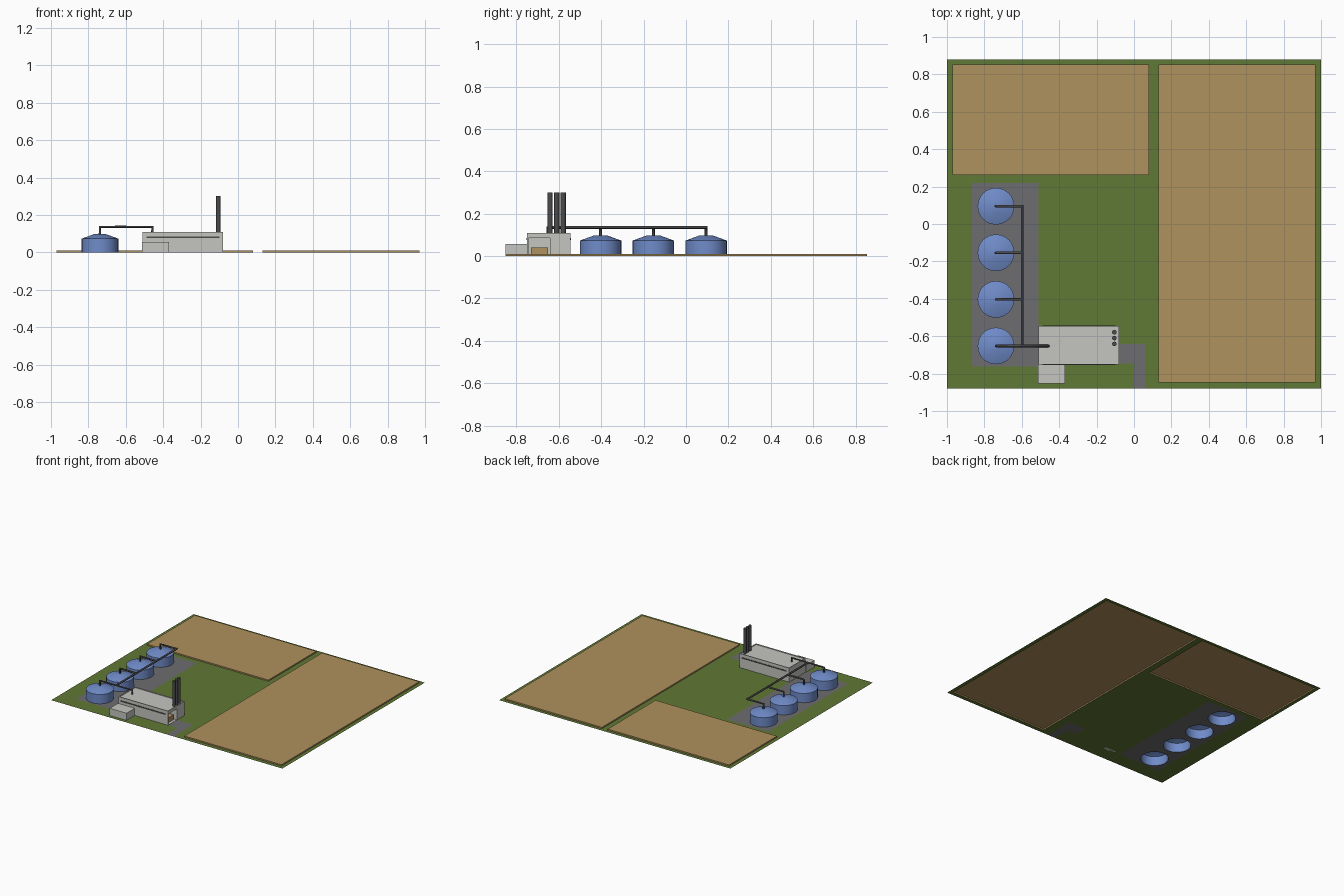
import bpy, bmesh, math
from mathutils import Vector

if "Cube" in bpy.data.objects:
    bpy.data.objects.remove(bpy.data.objects["Cube"])


def mat(name, rgb):
    m = bpy.data.materials.new(name)
    m.diffuse_color = (*rgb, 1)
    m.use_nodes = True
    m.node_tree.nodes["Principled BSDF"].inputs["Base Color"].default_value = m.diffuse_color
    return m


GRASS = mat("grass green", (0.118, 0.19, 0.035))
SOIL = mat("field tan", (0.43, 0.285, 0.112))
PAVE = mat("paving grey", (0.155, 0.155, 0.16))
BLUE = mat("tank blue", (0.16, 0.26, 0.58))
WALL = mat("wall light grey", (0.56, 0.56, 0.53))
DARK = mat("dark steel", (0.07, 0.07, 0.075))


def finish(bm, name, material, smooth=False):
    bmesh.ops.recalc_face_normals(bm, faces=bm.faces)
    me = bpy.data.meshes.new(name)
    bm.to_mesh(me)
    bm.free()
    me.materials.append(material)
    ob = bpy.data.objects.new(name, me)
    bpy.context.collection.objects.link(ob)
    if smooth:
        bpy.ops.object.select_all(action='DESELECT')
        ob.select_set(True)
        bpy.context.view_layer.objects.active = ob
        bpy.ops.object.shade_smooth_by_angle(angle=math.radians(30))
    return ob


def box(name, lo, hi, material, open_bottom=False):
    bm = bmesh.new()
    bmesh.ops.create_cube(bm, size=1)
    for v in bm.verts:
        v.co = [lo[i] if v.co[i] < 0 else hi[i] for i in range(3)]
    bmesh.ops.recalc_face_normals(bm, faces=bm.faces)
    if open_bottom:
        bmesh.ops.delete(bm, geom=[f for f in bm.faces if f.normal.z < -0.9],
                         context='FACES_ONLY')
        me_fix = [f for f in bm.faces if f.normal.z > 0.9]
        assert me_fix
    return finish(bm, name, material)


def sheet(name, loops, material):
    """Flat ground sheet: outer outline followed by hole outlines."""
    bm = bmesh.new()
    for loop in loops:
        vs = [bm.verts.new((x, y, 0)) for x, y in loop]
        for a, b in zip(vs, vs[1:] + vs[:1]):
            bm.edges.new((a, b))
    bmesh.ops.triangle_fill(bm, edges=bm.edges[:], use_beauty=True,
                            normal=(0, 0, 1))
    ob = finish(bm, name, material)
    if ob.data.polygons[0].normal.z < 0:
        ob.data.flip_normals()
    return ob


def rect(x0, y0, x1, y1):
    return [(x0, y0), (x1, y0), (x1, y1), (x0, y1)]


def circle(x, y, r, n):
    return [(x + r * math.cos(2 * math.pi * i / n),
             y + r * math.sin(2 * math.pi * i / n)) for i in range(n)]


def lathe(name, x, y, profile, n, material, cap=True):
    """Rings of (radius, z) joined into a round shell, bottom open."""
    bm = bmesh.new()
    rings = [[bm.verts.new((*p, z)) for p in circle(x, y, r, n)]
             for r, z in profile]
    for a, b in zip(rings, rings[1:]):
        for i in range(n):
            j = (i + 1) % n
            bm.faces.new((a[i], a[j], b[j], b[i]))
    if cap:
        bm.faces.new(rings[-1])
    return finish(bm, name, material, True)


def pipe(name, points, r=0.007):
    """Round pipe with mitred corners along a path."""
    cu = bpy.data.curves.new(name, 'CURVE')
    cu.dimensions = '3D'
    cu.bevel_depth = r
    cu.bevel_resolution = 2
    cu.use_fill_caps = True
    sp = cu.splines.new('POLY')
    sp.points.add(len(points) - 1)
    for p, co in zip(sp.points, points):
        p.co = (*co, 1)
    cu.materials.append(DARK)
    ob = bpy.data.objects.new(name, cu)
    bpy.context.collection.objects.link(ob)


# Layout
TX, TR, N = -0.738, 0.098, 32
TANK_Y = [0.095 - 0.249 * i for i in range(4)]
FIELDS = [(-0.97, 0.262, 0.08, 0.853), (0.13, -0.848, 0.97, 0.853)]
PAD = (-0.866, -0.763, -0.51, 0.219)

# Ground: grass with cut-outs, paved pad with tank openings, access road
road = [(0.0, -0.88), (0.06, -0.88), (0.06, -0.642), (-0.08, -0.642),
        (-0.08, -0.745), (0.0, -0.745)]
outline = ([(-1, -0.88), road[0]] + road[:0:-1]
           + [(1, -0.88), (1, 0.88), (-1, 0.88)])
outline = [(-1, -0.88), road[0], road[5], road[4], road[3], road[2], road[1],
           (1, -0.88), (1, 0.88), (-1, 0.88)]
sheet("grass", [outline] + [rect(*f) for f in FIELDS] + [rect(*PAD)], GRASS)
sheet("tank_pad", [rect(*PAD)] + [circle(TX, y, TR, N) for y in TANK_Y], PAVE)
sheet("access_road", [road], PAVE)

# Raised fields
for i, (x0, y0, x1, y1) in enumerate(FIELDS):
    box(f"field_{i + 1}", (x0, y0, 0), (x1, y1, 0.01), SOIL, open_bottom=True)

# Tanks with conical roofs
for i, y in enumerate(TANK_Y):
    lathe(f"tank_{i + 1}", TX, y,
          [(TR, 0), (TR, 0.073), (0.03, 0.098)], N, BLUE)

# Pipework: risers and branches to a header, then into the building
HX, PZ = -0.598, 0.136
for i, y in enumerate(TANK_Y[:3]):
    pipe(f"branch_pipe_{i + 1}", [(TX, y, 0.09), (TX, y, PZ), (HX, y, PZ)])
pipe("header_pipe", [(HX, TANK_Y[0] + 0.007, PZ), (HX, TANK_Y[3], PZ)])
pipe("main_pipe", [(TX, TANK_Y[3], 0.09), (TX, TANK_Y[3], PZ),
                   (-0.458, TANK_Y[3], PZ), (-0.458, TANK_Y[3], 0.1)])

# Main building with sunken roof and open loading bay
hall = box("main_building", (-0.51, -0.75, 0), (-0.08, -0.546, 0.11), WALL)
cutters = [
    box("roof_cutter", (-0.504, -0.744, 0.105), (-0.086, -0.552, 0.2), WALL),
    box("bay_cutter", (-0.2, -0.743, 0.002), (0, -0.642, 0.086), WALL)]
for c in cutters:
    mod = hall.modifiers.new(c.name, 'BOOLEAN')
    mod.operation = 'DIFFERENCE'
    mod.solver = 'EXACT'
    mod.object = c
    c.hide_render = True
bpy.context.view_layer.objects.active = hall
for mod in list(hall.modifiers):
    bpy.ops.object.modifier_apply(modifier=mod.name)
for c in cutters:
    bpy.data.objects.remove(c)

box("stored_crop", (-0.195, -0.732, 0.002), (-0.1, -0.652, 0.04), SOIL)
box("annex", (-0.514, -0.852, 0), (-0.368, -0.75, 0.056), WALL)

# Window strips on both long sides
for side, y in (("front", -0.75), ("back", -0.546)):
    box(f"{side}_windows", (-0.488, y - 0.003, 0.076),
        (-0.1, y + 0.003, 0.085), DARK)

# Chimneys
for i in range(3):
    lathe(f"chimney_{i + 1}", -0.105, -0.641 + 0.031 * i,
          [(0.012, 0.1), (0.012, 0.3)], 16, DARK)
